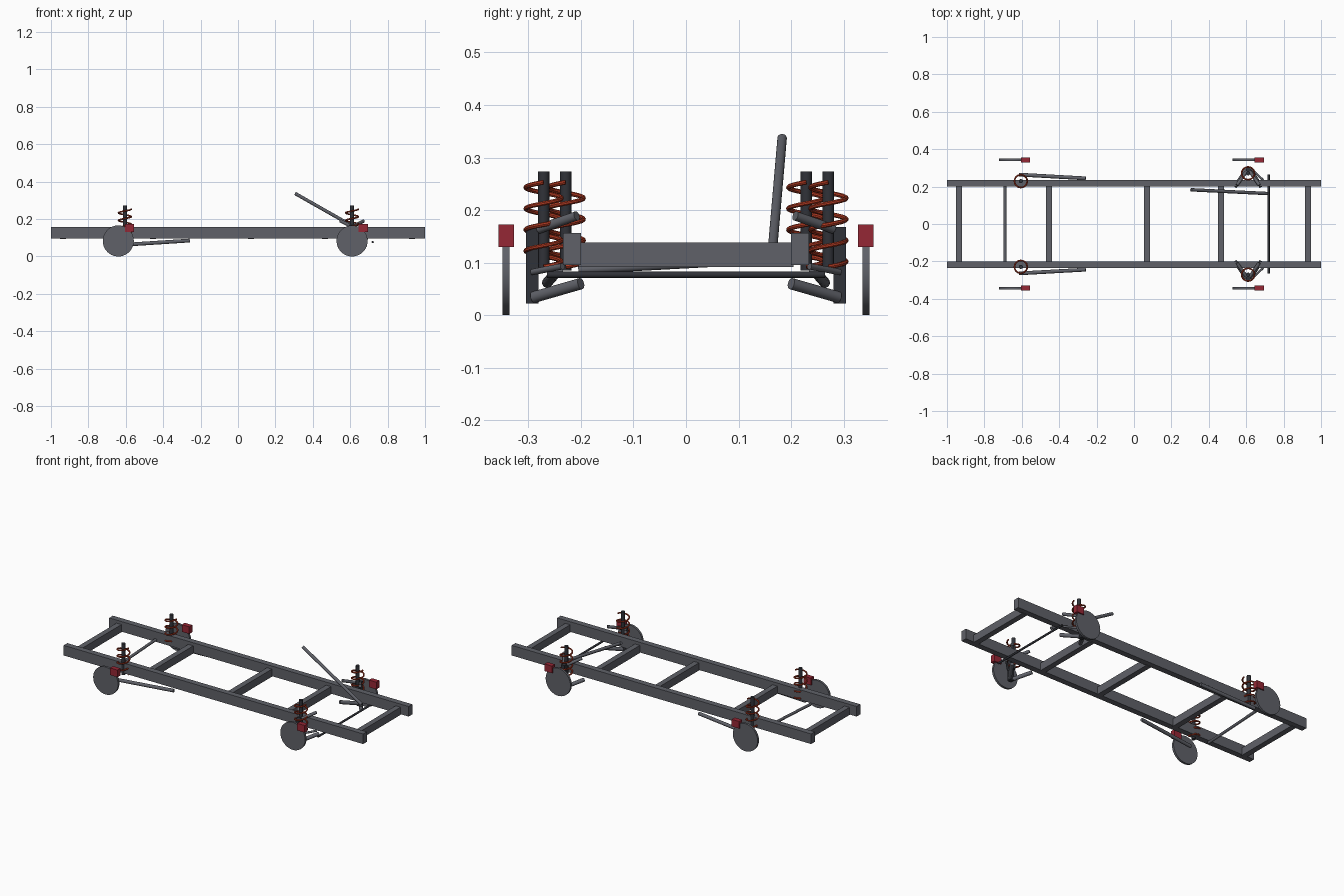
import bpy, math
from mathutils import Vector

cube = bpy.data.objects.get("Cube")
if cube:
    bpy.data.objects.remove(cube, do_unlink=True)


def material(name, rgb):
    m = bpy.data.materials.new(name)
    m.use_nodes = True
    m.diffuse_color = (*rgb, 1)
    m.node_tree.nodes["Principled BSDF"].inputs["Base Color"].default_value = (*rgb, 1)
    return m


steel = material("steel grey", (0.115, 0.12, 0.14))
dark = material("dark metal", (0.03, 0.032, 0.04))
spring_red = material("spring red", (0.42, 0.04, 0.015))
caliper_red = material("caliper red", (0.3, 0.02, 0.035))


def box(name, center, size, mat):
    bpy.ops.mesh.primitive_cube_add(size=1, location=center)
    o = bpy.context.object
    o.name = name
    o.scale = size
    bpy.ops.object.transform_apply(location=False, rotation=False, scale=True)
    o.data.materials.append(mat)
    return o


def rod(name, a, b, radius, mat, sides=20):
    a, b = Vector(a), Vector(b)
    bpy.ops.mesh.primitive_cylinder_add(vertices=sides, radius=radius,
                                        depth=(b - a).length, location=(a + b) / 2)
    o = bpy.context.object
    o.name = name
    o.rotation_euler = (b - a).to_track_quat('Z', 'Y').to_euler()
    o.data.materials.append(mat)
    bpy.ops.object.shade_smooth_by_angle()
    return o


def coil(name, x, y, z0, z1, radius, wire, turns):
    c = bpy.data.curves.new(name, 'CURVE')
    c.dimensions = '3D'
    c.bevel_depth = wire
    c.bevel_resolution = 2
    c.use_fill_caps = True
    s = c.splines.new('POLY')
    n = turns * 24
    s.points.add(n)
    for i, p in enumerate(s.points):
        t = math.tau * i / 24
        p.co = (x + radius * math.cos(t), y + radius * math.sin(t), z0 + (z1 - z0) * i / n, 1)
    o = bpy.data.objects.new(name, c)
    bpy.context.collection.objects.link(o)
    bpy.ops.object.select_all(action='DESELECT')
    o.select_set(True)
    bpy.context.view_layer.objects.active = o
    bpy.ops.object.convert(target='MESH')
    o = bpy.context.object
    o.data.materials.clear()
    o.data.materials.append(spring_red)
    bpy.ops.object.shade_smooth_by_angle()


# Ladder frame
for x in (-0.935, -0.455, 0.07, 0.465, 0.93):
    box("crossmember", (x, 0, 0.115), (0.033, 0.41, 0.046), steel)

FRONT, REAR = 0.61, -0.605
for side, s in (("left", 1), ("right", -1)):
    box(side + "_rail", (0, s * 0.217, 0.126), (2, 0.035, 0.061), steel)

    # Brake discs and calipers
    for end, x in (("front", FRONT), ("rear", -0.64)):
        rod(f"{end}_{side}_brake_disc", (x, s * 0.336, 0.083), (x, s * 0.349, 0.083),
            0.083, steel, 40)
        box(f"{end}_{side}_caliper", (x + 0.06, s * 0.342, 0.151), (0.05, 0.029, 0.043), caliper_red)

    # Shock absorbers with coil springs
    for end, x, y in (("front", FRONT, 0.271), ("rear", REAR, 0.229)):
        rod(f"{end}_{side}_shock", (x, s * y, 0.085), (x, s * y, 0.273), 0.011, dark)
        coil(f"{end}_{side}_spring", x, s * y, 0.092, 0.253, 0.034, 0.0045, 4)

    # Front upright, wishbones and steering arm
    box(f"front_{side}_upright", (FRONT, s * 0.293, 0.095), (0.025, 0.024, 0.146), dark)
    for d in (-1, 1):
        rod(f"{side}_upper_wishbone", (FRONT + d * 0.06, s * 0.208, 0.189),
            (FRONT + d * 0.01, s * 0.28, 0.164), 0.009, steel)
        rod(f"{side}_lower_wishbone", (FRONT + d * 0.07, s * 0.2, 0.06),
            (FRONT + d * 0.01, s * 0.29, 0.034), 0.011, steel)
    rod(f"{side}_steering_arm", (0.69, s * 0.235, 0.093), (0.63, s * 0.292, 0.082), 0.006, steel)

    # Rear trailing arm
    rod(f"{side}_trailing_arm", (-0.615, s * 0.264, 0.062), (-0.258, s * 0.244, 0.085), 0.01, steel)

# Steering linkage and rear locating bar
rod("steering_rod", (0.72, -0.265, 0.077), (0.72, 0.265, 0.077), 0.006, dark)
rod("steering_column", (0.305, 0.183, 0.337), (0.712, 0.163, 0.106), 0.009, steel)
rod("rear_locating_bar", (-0.69, -0.205, 0.086), (-0.69, 0.205, 0.108), 0.008, steel)
